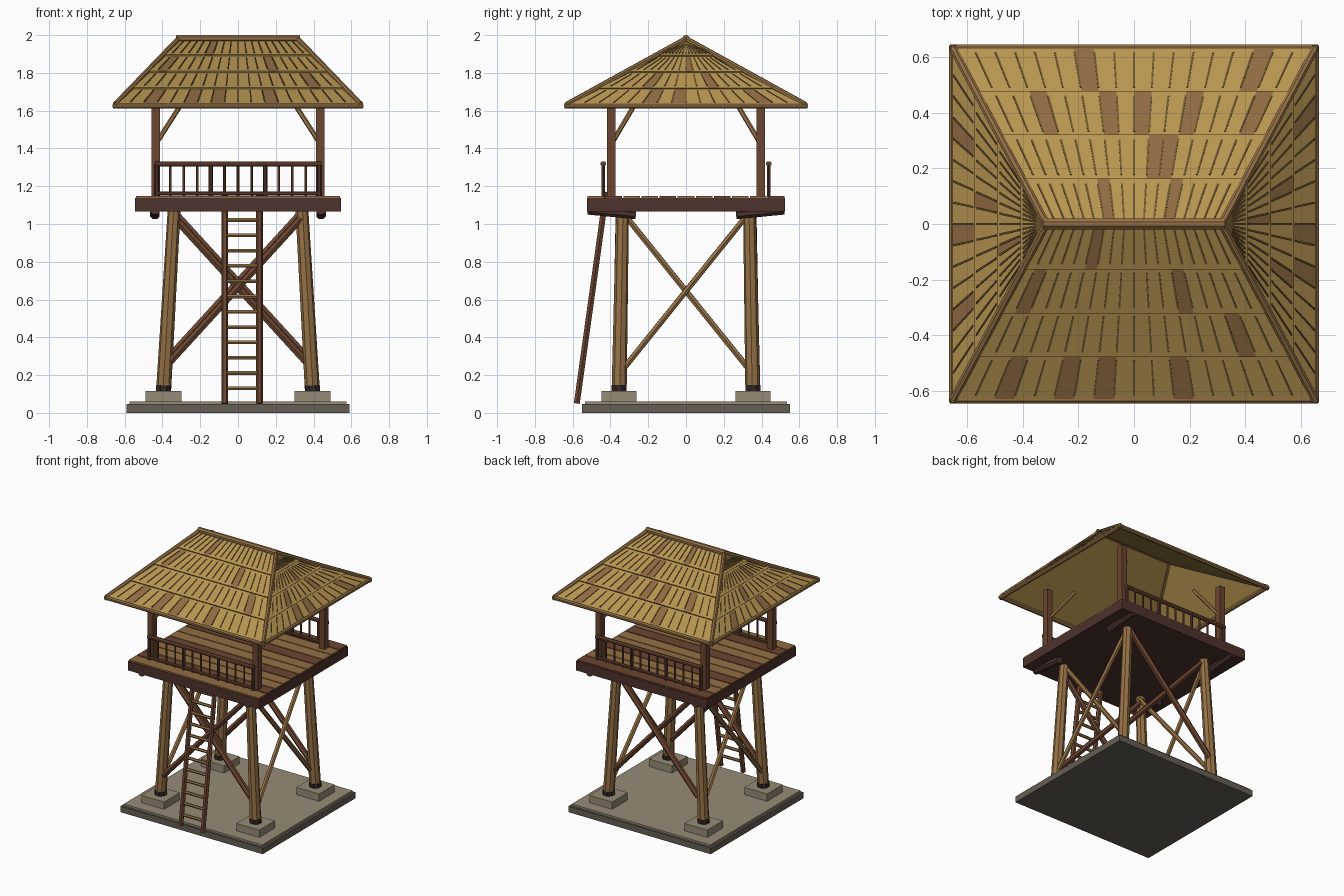
import bpy, bmesh
from mathutils import Vector, Matrix

if "Cube" in bpy.data.objects:
    bpy.data.objects.remove(bpy.data.objects["Cube"])


def material(name, r, g, b):
    m = bpy.data.materials.new(name)
    m.use_nodes = True
    m.diffuse_color = (r, g, b, 1)
    m.node_tree.nodes["Principled BSDF"].inputs["Base Color"].default_value = (r, g, b, 1)
    return m


THATCH = material("golden thatch", .47, .30, .08)
SHINGLE = material("brown thatch", .28, .15, .055)
STRAW = material("dark straw", .17, .10, .03)
TIMBER = material("tan timber", .30, .165, .06)
BROWN = material("red brown timber", .15, .06, .03)
DARK = material("dark timber", .075, .032, .025)
STONE = material("pale stone", .31, .26, .18)
BASE = material("grey stone", .13, .115, .09)
IRON = material("dark iron", .03, .018, .018)


def finish(name, bm, *mats):
    mesh = bpy.data.meshes.new(name)
    bm.to_mesh(mesh)
    bm.free()
    for m in mats:
        mesh.materials.append(m)
    ob = bpy.data.objects.new(name, mesh)
    bpy.context.collection.objects.link(ob)
    return ob


def box(name, centre, size, mat):
    bm = bmesh.new()
    bmesh.ops.create_cube(bm, size=1, matrix=Matrix.Translation(centre) @ Matrix.Diagonal((*size, 1)))
    return finish(name, bm, mat)


def rod(name, a, b, r, mat, sides=8, r2=None):
    a, b = Vector(a), Vector(b)
    turn = (b - a).to_track_quat("Z", "Y").to_matrix().to_4x4()
    spin = Matrix.Rotation(3.14159 / sides, 4, "Z")
    bm = bmesh.new()
    bmesh.ops.create_cone(bm, cap_ends=True, segments=sides, radius1=r, radius2=r2 or r,
                          depth=(b - a).length,
                          matrix=Matrix.Translation((a + b) / 2) @ turn @ spin)
    return finish(name, bm, mat)


# Stone base
box("base_slab", (0, 0, .023), (1.18, 1.10, .046), BASE)
box("base_top", (0, 0, .052), (1.15, 1.07, .016), STONE)

corners = [(sx, sy) for sx in (-1, 1) for sy in (-1, 1)]
for sx, sy in corners:
    # Footings, collars and leaning legs
    box("footing", (sx * .395, sy * .355, .087), (.19, .185, .056), STONE)
    rod("leg_collar", (sx * .394, sy * .354, .113), (sx * .393, sy * .354, .146), .043, IRON)
    rod("leg", (sx * .394, sy * .354, .115), (sx * .338, sy * .336, 1.08), .040, TIMBER, r2=.034)
    # Sloped log stubs under the deck
    rod("deck_log", (sx * .44, sy * .52, 1.075), (sx * .44, sy * .265, 1.05), .027, DARK)
    # Roof posts and their diagonal struts
    box("roof_post", (sx * .435, sy * .395, 1.39), (.046, .046, .52), BROWN)
    rod("post_strut", (sx * .425, sy * .385, 1.44), (sx * .30, sy * .27, 1.635), .013, TIMBER, 6)

# Cross braces between the legs
for s in (-1, 1):
    lift = .03 if s > 0 else 0
    for d in (-1, 1):
        rod("end_brace", (-d * .36, s * (.355 + d * .012), .27 + lift),
            (d * .335, s * (.34 + d * .012), 1.03 + lift), .021, BROWN, 6)
        rod("side_brace", (s * (.385 + d * .01), -d * .33, .235),
            (s * (.335 + d * .01), d * .33, 1.055), .017, TIMBER, 6)

# Deck frame and planks
box("deck_frame", (0, 0, 1.102), (1.09, 1.05, .07), DARK)
PLANKS = 11
step = 1.05 / PLANKS
for i in range(PLANKS):
    box("deck_plank", (0, -.525 + step * (i + .5), 1.139), (1.08, step - .008, .016),
        BROWN if i % 3 == 1 else TIMBER if i % 3 else SHINGLE)

# Railings at front and back
for s in (-1, 1):
    y = s * .438
    rod("top_rail", (-.44, y, 1.318), (.44, y, 1.318), .015, BROWN)
    rod("bottom_rail", (-.43, y, 1.162), (.43, y, 1.162), .011, BROWN)
    for k in range(13):
        x = -.43 + k * .0717
        r = .012 if k % 4 == 0 else .007
        rod("rail_post" if k % 4 == 0 else "baluster", (x, y, 1.14), (x, y, 1.315), r,
            DARK if k % 4 == 0 else BROWN, 6)

# Ladder
foot, head = Vector((.022, -.578, .05)), Vector((.022, -.422, 1.17))
for s in (-1, 1):
    off = Vector((s * .092, 0, 0))
    rod("ladder_rail", foot + off, head + off, .018, BROWN, 6)
for k in range(13):
    p = foot.lerp(head, (.08 + k * .081) / 1.12)
    rod("ladder_rung", p - Vector((.09, 0, 0)), p + Vector((.09, 0, 0)), .011, TIMBER, 6)

# Hip roof
EX, EY, EZ, RX, RZ = .65, .63, 1.625, .315, 1.972
ROWS = 4


def prism(bm, quad, n, low, high, index):
    """Raise a quad off the slope, by low at the eave edge and high at the ridge edge."""
    bottom = [bm.verts.new(p) for p in quad]
    top = [bm.verts.new(p + n * h) for p, h in zip(quad, (low, low, high, high))]
    loops = [top] + [(bottom[i], bottom[(i + 1) % 4], top[(i + 1) % 4], top[i]) for i in range(4)]
    for loop in loops:
        bm.faces.new(loop).material_index = index


def slope(name, e0, e1, r0, r1, cols, accents):
    e0, e1, r0, r1 = map(Vector, (e0, e1, r0, r1))
    n = (e1 - e0).cross(r0 - e0).normalized()

    def at(u, v):
        return e0.lerp(e1, u).lerp(r0.lerp(r1, u), min(v, .985))

    bm = bmesh.new()
    bm.faces.new([bm.verts.new(at(u, v)) for u, v in ((0, 0), (1, 0), (1, 1), (0, 1))])
    for row in range(ROWS):
        v0, v1 = row / ROWS, (row + 1) / ROWS
        for c in range(cols):
            a, b = c / cols, (c + 1) / cols
            prism(bm, [at(a, v0), at(b, v0), at(b, v1), at(a, v1)], n, .013, .004,
                  1 if c in accents[row] else 0)
            # Straw seams between the shingles
            if c:
                w = (e1 - e0).normalized() * .0035
                p, q = at(a, v0 + .03), at(a, v1 - .025)
                prism(bm, [p - w, p + w, q + w * .8, q - w * .8], n, .016, .009, 2)
    finish(name, bm, THATCH, SHINGLE, STRAW)


slope("front_roof", (-EX, -EY, EZ), (EX, -EY, EZ), (-RX, 0, RZ), (RX, 0, RZ), 18,
      [(2, 5, 7, 11), (15,), (1, 12), (5,)])
slope("back_roof", (EX, EY, EZ), (-EX, EY, EZ), (RX, 0, RZ), (-RX, 0, RZ), 18,
      [(2, 11), (1, 5, 8, 10, 14), (6, 7), (5, 11)])
slope("left_roof", (EX, -EY, EZ), (EX, EY, EZ), (RX, 0, RZ), (RX, 0, RZ), 16,
      [(5, 7, 13), (4, 10), (8,), ()])
slope("right_roof", (-EX, EY, EZ), (-EX, -EY, EZ), (-RX, 0, RZ), (-RX, 0, RZ), 16,
      [(3, 8, 12), (6,), (10,), ()])

# Eave, hip and ridge poles
for s in (-1, 1):
    rod("eave_pole", (-EX - .012, s * EY, EZ), (EX + .012, s * EY, EZ), .016, TIMBER)
    rod("eave_pole", (s * EX, -EY - .012, EZ), (s * EX, EY + .012, EZ), .016, TIMBER)
for sx, sy in corners:
    rod("hip_pole", (sx * EX, sy * EY, EZ + .008), (sx * RX, 0, RZ + .008), .015, TIMBER)
rod("ridge_pole", (-RX - .012, 0, RZ + .009), (RX + .012, 0, RZ + .009), .0205, TIMBER)
